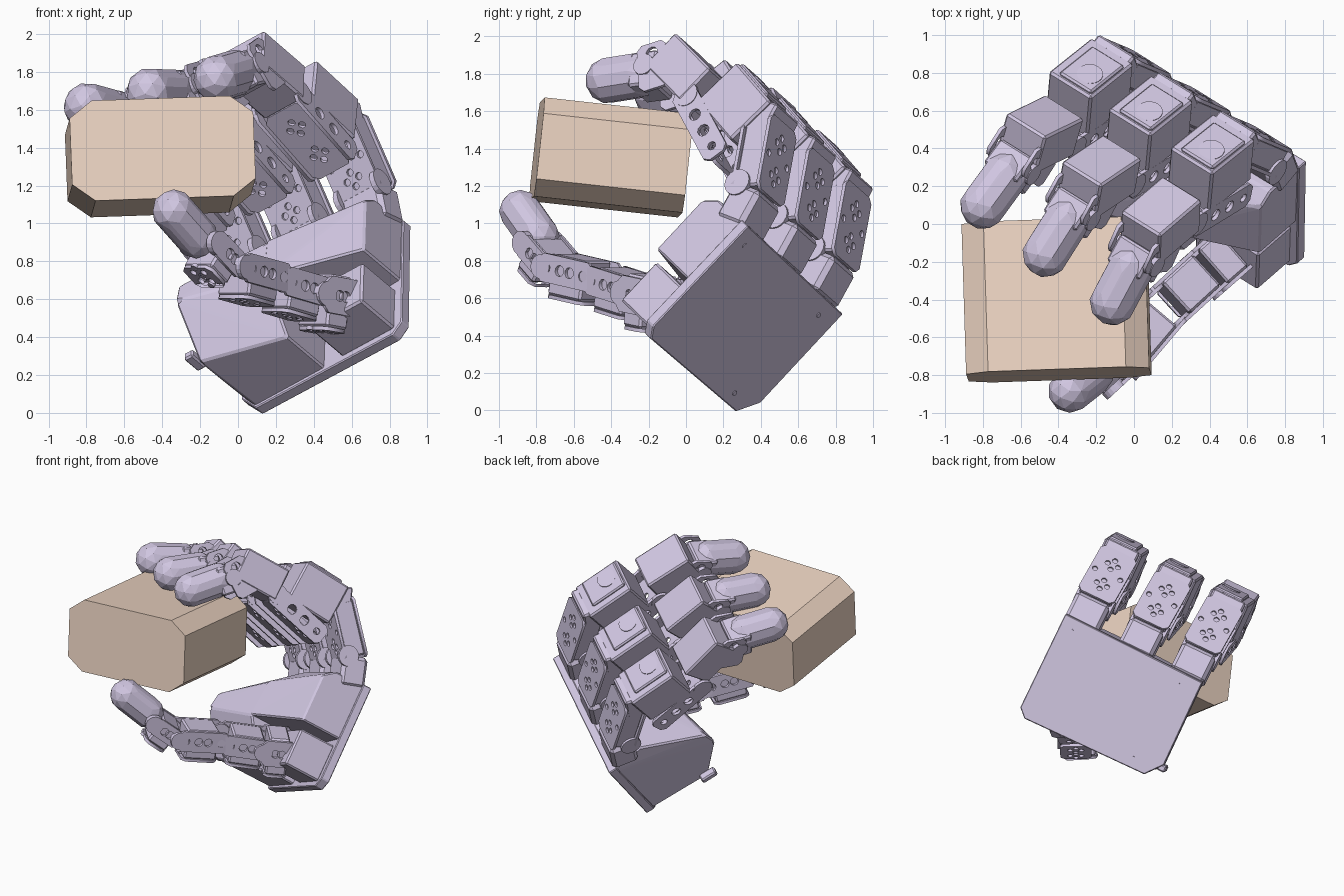
import bpy, bmesh
from math import radians, cos, sin, pi
from mathutils import Matrix, Vector, Euler

if "Cube" in bpy.data.objects:
    bpy.data.objects.remove(bpy.data.objects["Cube"])


def material(name, rgb):
    m = bpy.data.materials.new(name)
    m.diffuse_color = (*rgb, 1)
    m.use_nodes = True
    m.node_tree.nodes["Principled BSDF"].inputs["Base Color"].default_value = m.diffuse_color
    return m


LILAC = material("lilac_shell", (0.64, 0.57, 0.76))
TAN = material("tan_card", (0.86, 0.67, 0.55))
T = Matrix.Translation


def rx(deg):
    return Matrix.Rotation(radians(deg), 4, 'X')


def ry(deg):
    return Matrix.Rotation(radians(deg), 4, 'Y')


def frame(origin, x, y, z):
    m = Matrix((x, y, z)).transposed().to_4x4()
    m.translation = origin
    return m


def finish(name, mesh, M, mat=LILAC):
    mesh.materials.clear()
    mesh.materials.append(mat)
    ob = bpy.data.objects.new(name, mesh)
    ob.matrix_world = M
    bpy.context.collection.objects.link(ob)
    return ob


def from_bm(name, bm, M, mat=LILAC):
    me = bpy.data.meshes.new(name)
    bm.to_mesh(me)
    bm.free()
    return finish(name, me, M, mat)


def hull(name, pts, M, mat=LILAC, bevel=0):
    bm = bmesh.new()
    for p in pts:
        bm.verts.new(p)
    r = bmesh.ops.convex_hull(bm, input=bm.verts[:])
    junk = {g for g in r['geom_interior'] + r['geom_unused'] if isinstance(g, bmesh.types.BMVert)}
    bmesh.ops.delete(bm, geom=list(junk), context='VERTS')
    bmesh.ops.dissolve_limit(bm, angle_limit=0.02, verts=bm.verts[:], edges=bm.edges[:])
    if bevel:
        bmesh.ops.bevel(bm, geom=bm.edges[:], offset=bevel, segments=1, affect='EDGES')
    return from_bm(name, bm, M, mat)


def box(name, F, c, size, rot=0, bevel=0.012):
    bm = bmesh.new()
    bmesh.ops.create_cube(bm, size=1, matrix=Matrix.Diagonal((*size, 1)))
    bmesh.ops.bevel(bm, geom=bm.edges[:], offset=bevel, segments=1, affect='EDGES')
    return from_bm(name, bm, F @ T(c) @ rx(rot))


def disk(name, F, c, r, depth, turn=ry(90)):
    bm = bmesh.new()
    bmesh.ops.create_cone(bm, cap_ends=True, segments=18, radius1=r, radius2=r, depth=depth)
    return from_bm(name, bm, F @ T(c) @ turn)


def plate(name, M, w, l, holes, t=0.02, cut=0.03):
    # chamfered plate in local xy, pierced by round holes (x, y, r)
    cu = bpy.data.curves.new(name, 'CURVE')
    cu.dimensions, cu.fill_mode, cu.extrude = '2D', 'BOTH', t / 2
    a, b = w / 2, l / 2
    loops = [[(-a, -b + cut), (-a + cut, -b), (a - cut, -b), (a, -b + cut),
              (a, b - cut), (a - cut, b), (-a + cut, b), (-a, b - cut)]]
    loops += [[(x + r * cos(i * pi / 5), y + r * sin(i * pi / 5)) for i in range(10)] for x, y, r in holes]
    for pts in loops:
        s = cu.splines.new('POLY')
        s.points.add(len(pts) - 1)
        for p, q in zip(s.points, pts):
            p.co = (*q, 0, 1)
        s.use_cyclic_u = True
    tmp = bpy.data.objects.new("tmp", cu)
    bpy.context.collection.objects.link(tmp)
    me = bpy.data.meshes.new_from_object(tmp.evaluated_get(bpy.context.evaluated_depsgraph_get()))
    bpy.data.objects.remove(tmp)
    return finish(name, me, M)


def clover(y):
    return [(dx * 0.04, y + dy * 0.04, 0.02) for dx, dy in ((1, 0), (-1, 0), (0, 1), (0, -1))]


def fingertip(name, F, p, q, r):
    # faceted capsule: hull of two coarse balls
    bm = bmesh.new()
    bmesh.ops.create_icosphere(bm, subdivisions=2, radius=r)
    ball = [v.co.copy() for v in bm.verts]
    bm.free()
    hull(name, [b + Vector(c) for c in (p, q) for b in ball], F)


# palm frame: x across the knuckles, y toward the fingers, z out of the palm
PALM = frame((0.13, 0.28, 0.01), (0.77, -0.48, 0.42), (0.02, 0.68, 0.73), (-0.636, -0.554, 0.533))

# palm shell
hull("palm_back_plate", [(x, y, z) for z in (-0.005, 0.06) for x, y in
     ((0.0, -0.02), (0.94, -0.03), (1.0, 0.03), (0.99, 0.77), (-0.1, 0.75), (-0.1, 0.1))], PALM, bevel=0.006)
hull("palm_heel", [(0.0, 0, 0), (-0.08, 0.1, 0), (-0.1, 0.74, 0), (-0.02, 0, 0.5), (-0.03, 0.3, 0.7),
     (-0.03, 0.42, 0.68), (-0.05, 0.74, 0.27), (0.47, 0, 0), (0.47, 0.76, 0), (0.47, 0, 0.36), (0.47, 0.3, 0.55),
     (0.47, 0.57, 0.53), (0.47, 0.76, 0.31)], PALM, bevel=0.01)
hull("palm_front", [(0.45, 0.3, 0), (0.45, 0.76, 0), (0.45, 0.3, 0.56), (0.45, 0.57, 0.54), (0.45, 0.76, 0.31),
     (0.98, 0.34, 0), (0.98, 0.76, 0), (0.98, 0.34, 0.36), (0.98, 0.7, 0.36), (0.98, 0.76, 0.28)], PALM, bevel=0.01)
box("cable_tab", PALM, (-0.05, 0.03, 0.5), (0.06, 0.05, 0.12), 0, 0.01)
for i, (x, y) in enumerate(((0.12, 0.05), (0.9, 0.68), (0.05, 0.66))):
    disk(f"back_screw_{i}", PALM, (x, y, -0.005), 0.014, 0.012, Matrix())


def finger(n, u, bend):
    F = PALM @ T((u, 0, 0))
    D = F @ T((0.02, 1.15, 0.85)) @ rx(-bend) @ T((0, -1.15, -0.85))
    N = f"finger_{n}_"
    # knuckle and proximal motor
    box(N + "knuckle", F, (0, 0.82, 0.16), (0.26, 0.22, 0.19), 18, 0.025)
    box(N + "proximal_motor", F, (0, 1.075, 0.325), (0.25, 0.4, 0.15), 40)
    for nm, y, z in (("back_plate", 1.125, 0.265), ("palm_plate", 1.02, 0.385)):
        plate(N + nm, F @ T((0, y, z)) @ rx(40), 0.28, 0.44,
              clover(-0.1) + clover(0.09) + [(0.1, 0, 0.02), (-0.1, 0, 0.02)])
    # middle motor with its horn
    box(N + "middle_motor", F, (0, 1.2, 0.65), (0.29, 0.3, 0.36), -4)
    box(N + "elbow", F, (0, 1.24, 0.46), (0.25, 0.19, 0.14), 20)
    box(N + "motor_cap", F, (0.02, 1.35, 0.66), (0.22, 0.04, 0.28), -4, 0.01)
    disk(N + "motor_horn", F, (0.04, 1.365, 0.7), 0.07, 0.025, rx(90))
    # inner linkage
    plate(N + "inner_plate", F @ T((0, 0.95, 0.7)) @ rx(76), 0.25, 0.46, clover(-0.1) + clover(0.1))
    for s in (-1, 1):
        S = "right_" if s > 0 else "left_"
        plate(N + S + "link", F @ T((s * 0.135, 0.99, 0.72)) @ rx(-14) @ ry(90), 0.5, 0.15,
              [(-0.18, 0, 0.025), (-0.06, 0, 0.035), (0.06, 0, 0.035), (0.18, 0, 0.025)])
        disk(N + S + "base_hub", F, (s * 0.125, 0.9, 0.25), 0.075, 0.03)
        disk(N + S + "middle_hub", F, (s * 0.14, 1.05, 0.92), 0.07, 0.02)
        plate(N + S + "tip_link", D @ T((s * 0.12, 1.03, 1.22)) @ rx(-35) @ ry(90), 0.28, 0.18,
              [(-0.08, 0, 0.035), (0.02, 0.04, 0.02), (0.02, -0.04, 0.02)])
        disk(N + S + "tip_hub", D, (s * 0.12, 1.0, 1.27), 0.06, 0.03)
    # distal motor and tip
    box(N + "distal_motor", D, (0, 1.12, 1.09), (0.27, 0.24, 0.35))
    box(N + "tip_neck", D, (0, 0.98, 1.28), (0.22, 0.16, 0.2), -45)
    fingertip(N + "tip", D, (0, 0.95, 1.33), (0, 0.8, 1.475), 0.125)


for n, u, bend in ((1, 0.03, 20), (2, 0.44, 11), (3, 0.865, 1)):
    finger(n, u, bend)

# thumb base in the palm recess
box("thumb_base_motor", PALM, (0.77, 0.15, 0.19), (0.36, 0.28, 0.28))
box("thumb_base_cap", PALM, (0.66, 0.12, 0.34), (0.22, 0.22, 0.06))
disk("thumb_base_horn", PALM, (0.68, 0.18, 0.38), 0.08, 0.05, Matrix())


def segment(name, p, q, width, thick):
    p, q = Vector(p), Vector(q)
    y = (q - p).normalized()
    x = y.cross(Vector((0, 0, 1))).normalized()
    F = frame((p + q) / 2, x, y, x.cross(y))
    l = (q - p).length
    box(name + "_motor", F, (0, 0, -0.01), (width, l * 0.68, thick))
    plate(name + "_under_plate", F @ T((0, 0, -thick / 2 - 0.02)), width, l * 0.75, clover(-l * 0.12) + clover(l * 0.2))
    for s in (-1, 1):
        S = "_right_" if s > 0 else "_left_"
        plate(name + S + "link", F @ T((s * (width / 2 + 0.01), 0, 0.02)) @ ry(90), thick * 0.7, l * 1.08,
              [(0, -l * 0.38, 0.03), (0, -l * 0.1, 0.03), (0, l * 0.1, 0.03), (0, l * 0.38, 0.03)])
        disk(name + S + "hub", F, (s * width / 2, l / 2, 0.02), 0.065, 0.04)


# thumb chain
segment("thumb_root", (0.54, -0.12, 0.58), (0.38, -0.26, 0.61), 0.24, 0.28)
segment("thumb_lower", (0.41, -0.22, 0.61), (0.17, -0.44, 0.68), 0.22, 0.22)
segment("thumb_middle", (0.17, -0.44, 0.69), (-0.05, -0.7, 0.75), 0.22, 0.22)
segment("thumb_neck", (-0.06, -0.68, 0.74), (-0.19, -0.8, 0.88), 0.22, 0.19)
fingertip("thumb_tip", Matrix(), (-0.22, -0.79, 0.93), (-0.34, -0.885, 1.065), 0.115)

# held carton with clipped long edges
W, H, L = 0.485, 0.266, 0.4
profile = [(W, H - 0.09), (W - 0.12, H), (W, -H + 0.09), (W - 0.12, -H)]
hull("carton", [(s * x, y, z) for s in (-1, 1) for x, z in profile for y in (-L, L)],
     T((-0.41, -0.40, 1.353)) @ Euler((radians(-6.3), radians(-2), radians(2))).to_matrix().to_4x4(), TAN)
